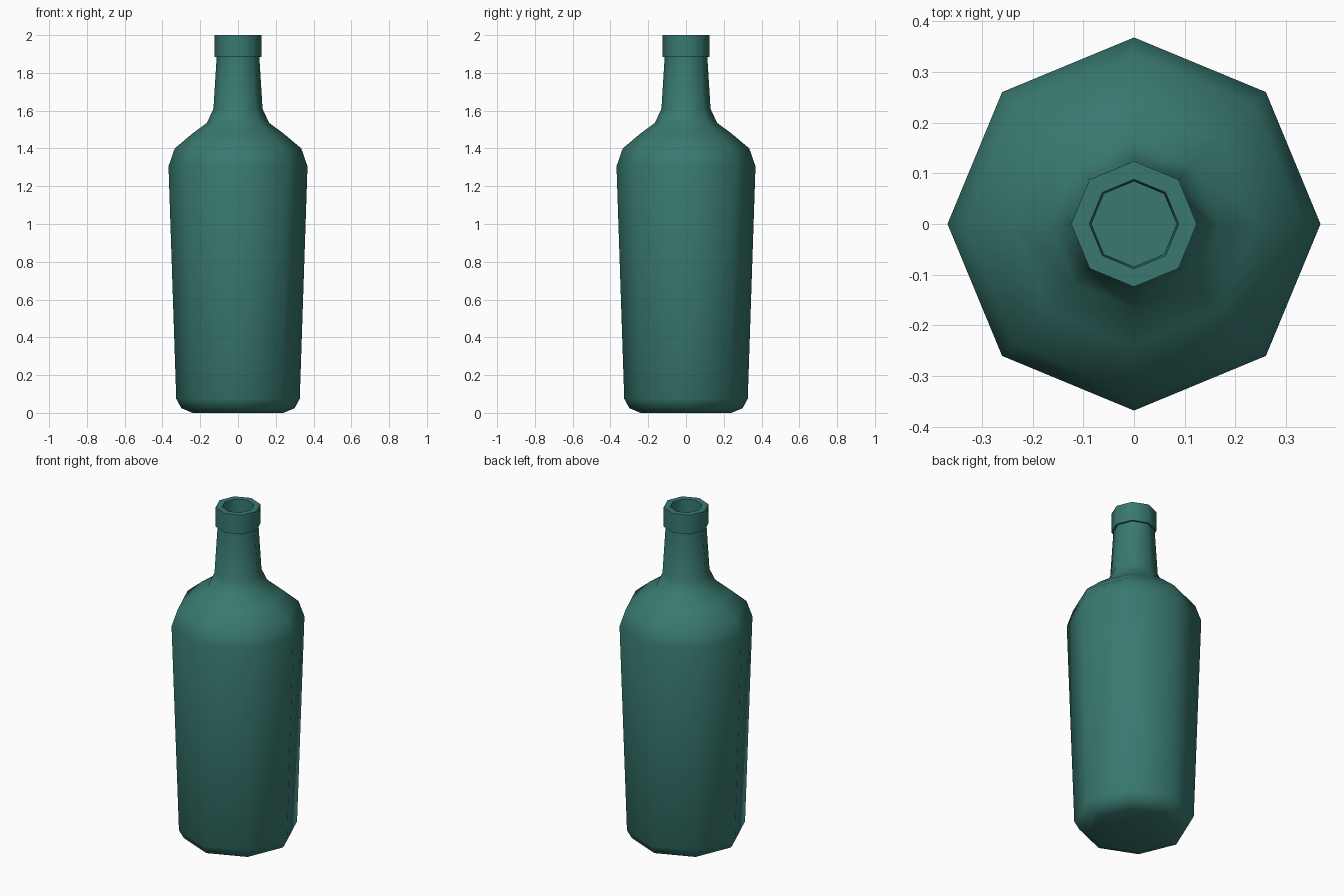
import bpy, bmesh, math

if "Cube" in bpy.data.objects:
    bpy.data.objects.remove(bpy.data.objects["Cube"])

SIDES = 8

# Bottle profile as (radius, height), from the base up and down into the neck
profile = [
    (0.24, 0.0), (0.30, 0.025), (0.327, 0.075),              # base
    (0.368, 1.305), (0.335, 1.40), (0.24, 1.48),             # body and shoulder
    (0.165, 1.535), (0.13, 1.61), (0.113, 1.885),            # neck
    (0.124, 1.885), (0.124, 2.0),                            # lip
    (0.088, 2.0), (0.084, 1.885), (0.088, 1.62),             # mouth opening
]

bm = bmesh.new()
rings = []
for r, z in profile:
    rings.append([bm.verts.new((r * math.cos(i * math.tau / SIDES),
                                r * math.sin(i * math.tau / SIDES), z))
                  for i in range(SIDES)])
for a, b in zip(rings, rings[1:]):
    for i in range(SIDES):
        j = (i + 1) % SIDES
        bm.faces.new((a[i], a[j], b[j], b[i]))

# Flat base and floor inside the neck
bm.faces.new(rings[0])
bm.faces.new(rings[-1])
bmesh.ops.recalc_face_normals(bm, faces=bm.faces)

mesh = bpy.data.meshes.new("bottle")
bm.to_mesh(mesh)
bm.free()
bottle = bpy.data.objects.new("bottle", mesh)
bpy.context.collection.objects.link(bottle)

# Green glass colour
mat = bpy.data.materials.new("green_glass")
mat.diffuse_color = (0.04, 0.19, 0.16, 1)
mat.use_nodes = True
mat.node_tree.nodes["Principled BSDF"].inputs["Base Color"].default_value = mat.diffuse_color
mesh.materials.append(mat)

# Smooth body, sharp lip
bpy.context.view_layer.objects.active = bottle
bottle.select_set(True)
bpy.ops.object.shade_smooth_by_angle(angle=math.radians(60))
